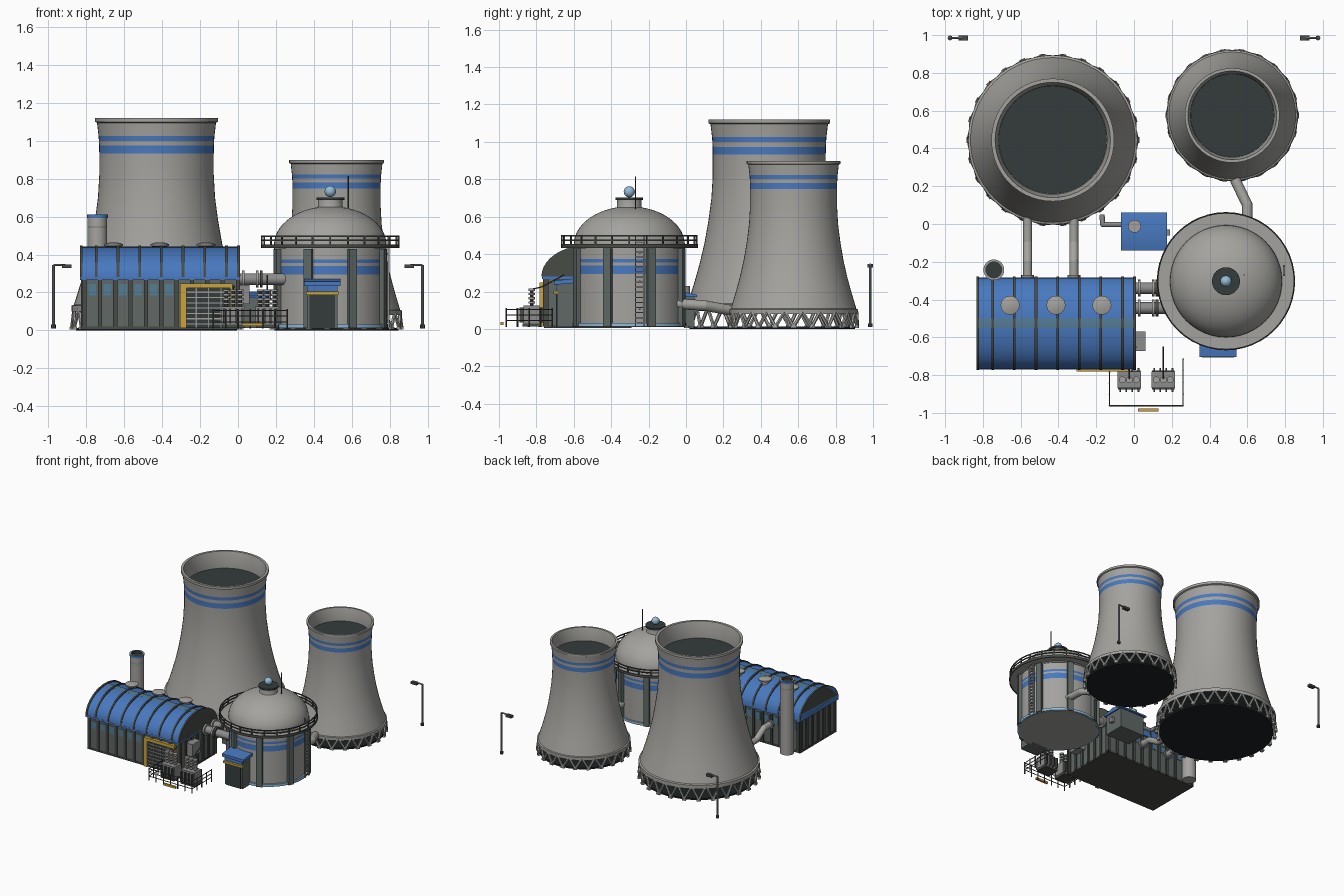
import bpy, bmesh, math
from mathutils import Vector, Matrix

if "Cube" in bpy.data.objects:
    bpy.data.objects.remove(bpy.data.objects["Cube"])

COLOURS = {
    "concrete": (0.37, 0.365, 0.345), "blue": (0.065, 0.19, 0.52), "slate": (0.115, 0.14, 0.13),
    "dark": (0.035, 0.046, 0.046), "yellow": (0.58, 0.37, 0.05), "pale_blue": (0.3, 0.5, 0.68),
    "metal": (0.26, 0.265, 0.26), "dark_metal": (0.065, 0.07, 0.062), "skylight": (0.09, 0.2, 0.3),
    "black": (0.012, 0.015, 0.016)}
NAMES = list(COLOURS)
MATS = []
for n, c in COLOURS.items():
    m = bpy.data.materials.new(n)
    m.diffuse_color = (*c, 1)
    m.use_nodes = True
    m.node_tree.nodes["Principled BSDF"].inputs["Base Color"].default_value = m.diffuse_color
    MATS.append(m)


class Part:
    """Collects simple solids into one named object."""
    def __init__(self):
        self.bm = bmesh.new()

    def face(self, verts, mat):
        f = self.bm.faces.new(verts)
        f.material_index = NAMES.index(mat)

    def prism(self, pts, offset, mat):
        a = [self.bm.verts.new(p) for p in pts]
        b = [self.bm.verts.new(Vector(p) + Vector(offset)) for p in pts]
        self.face(a[::-1], mat)
        self.face(b, mat)
        for i in range(len(a)):
            j = (i + 1) % len(a)
            self.face([a[i], a[j], b[j], b[i]], mat)

    def box(self, x0, x1, y0, y1, z0, z1, mat):
        self.prism([(x0, y0, z0), (x1, y0, z0), (x1, y1, z0), (x0, y1, z0)], (0, 0, z1 - z0), mat)

    def radial_box(self, c, ang, r0, r1, w, z0, z1, mat):
        u = Vector((math.cos(ang), math.sin(ang), 0))
        v = Vector((-u.y, u.x, 0)) * w / 2
        o = Vector((*c, z0))
        self.prism([o + u * r0 - v, o + u * r1 - v, o + u * r1 + v, o + u * r0 + v], (0, 0, z1 - z0), mat)

    def tube(self, p, q, r, mat, n=12):
        p, d = Vector(p), Vector(q) - Vector(p)
        m = d.to_track_quat('Z', 'Y').to_matrix()
        pts = [p + m @ Vector((r * math.cos(t), r * math.sin(t), 0))
               for t in (2 * math.pi * i / n for i in range(n))]
        self.prism(pts, d, mat)

    def pipe(self, path, r, mat, n=16):
        for p, q in zip(path, path[1:]):
            self.tube(p, q, r, mat, n)
        for p in path[1:-1]:
            self.ball(p, r, mat, n)

    def ball(self, p, r, mat, n=16):
        k = n // 2
        self.lathe(p[:2], [(r * math.sin(math.pi * i / k) if 0 < i < k else 0,
                            p[2] - r * math.cos(math.pi * i / k)) for i in range(k + 1)], mat, n)

    def lathe(self, c, prof, mat, n=48, closed=False):
        mats = mat if isinstance(mat, list) else [mat] * len(prof)
        rings = []
        for r, z in prof:
            k = n if r > 0 else 1
            rings.append([self.bm.verts.new((c[0] + r * math.cos(2 * math.pi * i / n),
                                             c[1] + r * math.sin(2 * math.pi * i / n), z)) for i in range(k)])
        pairs = list(zip(rings, rings[1:])) + ([(rings[-1], rings[0])] if closed else [])
        for (a, b), mt in zip(pairs, mats):
            for i in range(n):
                j = (i + 1) % n
                vs = [a[i % len(a)], a[j % len(a)], b[j % len(b)], b[i % len(b)]]
                self.face(list(dict.fromkeys(vs)), mt)

    def ring(self, c, r0, r1, z0, z1, mat, n=48):
        self.lathe(c, [(r0, z0), (r1, z0), (r1, z1), (r0, z1)], mat, n, True)

    def arch(self, x0, x1, yc, zb, ry, rz, mat, a0=0, a1=180, n=20):
        pts = [(x0, yc + ry * math.cos(t), zb + rz * math.sin(t))
               for t in (math.radians(a0 + (a1 - a0) * i / n) for i in range(n + 1))]
        if a1 - a0 < 180:
            pts.append((x0, yc, zb + rz * 0.9))
        self.prism(pts, (x1 - x0, 0, 0), mat)

    def done(self, name):
        bmesh.ops.recalc_face_normals(self.bm, faces=self.bm.faces)
        me = bpy.data.meshes.new(name)
        self.bm.to_mesh(me)
        self.bm.free()
        for m in MATS:
            me.materials.append(m)
        ob = bpy.data.objects.new(name, me)
        bpy.context.collection.objects.link(ob)
        bpy.ops.object.select_all(action='DESELECT')
        ob.select_set(True)
        bpy.context.view_layer.objects.active = ob
        bpy.ops.object.shade_smooth_by_angle(angle=math.radians(32))


# cooling towers: waisted shell, painted bands, V struts and basin
def cooling_tower(name, c, sr, sz, bays):
    prof = [(0, .125), (.435, .125), (.448, .10), (.448, .13), (.436, .135), (.40, .25), (.372, .35), (.346, .46),
            (.325, .58), (.309, .70), (.302, .82), (.302, .932), (.303, .974), (.304, 1.0), (.306, 1.026),
            (.314, 1.095), (.325, 1.1), (.325, 1.12), (.305, 1.12), (.287, 1.05), (.285, .99), (0, .99)]
    mats = ["concrete"] * len(prof)
    mats[0] = mats[-2] = "dark"
    mats[11] = mats[13] = "blue"
    p = Part()
    p.lathe(c, [(r * sr, z * sz) for r, z in prof], mats, 56)
    p.done(name + "_shell")
    p = Part()
    p.lathe(c, [(0, 0), (.425 * sr, 0), (.425 * sr, .012), (0, .012)], "black")
    p.done(name + "_basin")
    p = Part()
    step = 2 * math.pi / bays
    for i in range(bays):
        at = lambda a, r, z: (c[0] + r * sr * math.cos(a), c[1] + r * sr * math.sin(a), z)
        for s in (-.5, .5):
            p.tube(at(i * step, .447, .01), at((i + s) * step, .438, .115 * sz), .0095, "concrete", 6)
        p.radial_box(c, i * step, .435 * sr, .458 * sr, .03, .004, .018, "concrete")
    p.done(name + "_struts")


cooling_tower("large_tower", (-.43, .445), 1, 1, 26)
cooling_tower("small_tower", (.52, .575), .77, .802, 22)

# reactor building
RC = (.487, -.303)
p = Part()
p.lathe(RC, [(0, .01), (.292, .01), (.292, .295), (.292, .34), (.292, .355), (.292, .373), (.292, .44), (0, .44)],
        ["concrete", "concrete", "blue", "concrete", "blue", "concrete", "concrete"])
p.ring(RC, .29, .305, .012, .032, "pale_blue")
p.done("reactor_drum")
p = Part()
p.lathe(RC, [(0, .43), (.297, .43)] + [(.297 * math.cos(t), .45 + .205 * math.sin(t))
        for t in (math.radians(6.5 * i) for i in range(13))] + [(0, .655)], "concrete")
p.done("reactor_dome")
p = Part()
p.lathe(RC, [(0, .63), (.075, .63), (.065, .655), (.065, .69), (0, .69)], "concrete", 32)
p.lathe(RC, [(0, .688), (.074, .688), (.074, .702), (0, .702)], "dark", 32)
p.ball((*RC, .733), .03, "pale_blue", 20)
p.tube((.582, -.27, .6), (.582, -.27, .815), .004, "dark_metal", 6)
p.done("dome_cap")
p = Part()
for k in range(8):
    p.radial_box(RC, math.radians(22.5 + 45 * k), .28, .316, .045, .012, .43, "slate")
p.done("reactor_buttresses")
p = Part()
p.ring(RC, .285, .36, .438, .45, "concrete")
p.ring(RC, .358, .366, .434, .454, "dark_metal")
for z in (.475, .497):
    p.ring(RC, .358, .364, z - .004, z + .004, "dark_metal")
for k in range(24):
    p.radial_box(RC, math.tau * k / 24, .357, .365, .008, .44, .5, "dark_metal")
p.done("dome_gallery")
p = Part()
for y in (-.27, -.222):
    p.box(.79, .799, y - .004, y + .004, .015, .5, "metal")
for i in range(17):
    p.box(.79, .797, -.27, -.222, .03 + i * .027, .037 + i * .027, "metal")
for z in (.1, .25, .4):
    p.box(.76, .795, -.25, -.242, z, z + .008, "metal")
p.done("reactor_ladder")

# reactor entrance
p = Part()
p.box(.365, .525, -.69, -.56, .01, .245, "slate")
p.prism([(.348, -.705, .235), (.348, -.55, .25), (.348, -.55, .275), (.348, -.705, .258)], (.194, 0, 0), "blue")
p.box(.365, .525, -.696, -.69, .207, .235, "blue")
p.box(.36, .53, -.708, -.688, .187, .204, "yellow")
p.box(.378, .512, -.696, -.69, .01, .186, "dark")
p.done("reactor_entrance")

# turbine hall
YC = -.526
p = Part()
p.box(-.82, 0, -.757, -.295, .012, .28, "slate")
p.box(-.825, .003, -.76, -.292, .005, .02, "dark_metal")
p.done("hall_walls")
p = Part()
p.arch(-.835, .008, YC, .28, .243, .158, "blue")
p.box(-.835, .008, -.77, -.283, .266, .282, "blue")
p.arch(-.83, .004, YC, .28, .244, .162, "skylight", 84, 96, 4)
p.done("hall_roof")
p = Part()
for x in [-.828] + [-.748 + .1145 * i for i in range(7)] + [.003]:
    p.arch(x - .007, x + .007, YC, .28, .247, .168, "dark_metal")
p.done("hall_roof_ribs")
p = Part()
for i in range(11):
    x = -.81 + .081 * i
    for y in (-.765, -.297):
        p.box(x - .011, x + .011, y, y + .012, .012, .268, "dark_metal")
for i in range(7):
    y = -.745 + .0725 * i
    for x in (-.829, -.003):
        p.box(x, x + .012, y - .011, y + .011, .012, .268, "dark_metal")
p.done("hall_pilasters")
p = Part()
for i in range(10):
    x = -.81 + .081 * i
    ys = (-.761, -.296) if i < 6 else (-.296,)
    for y in ys:
        p.box(x + .02, x + .061, y, y + .005, .185, .245, "skylight")
p.done("hall_windows")
p = Part()
for x in (-.656, -.413, -.17):
    p.lathe((x, -.43), [(0, .38), (.03, .38), (.03, .44), (.05, .446), (.05, .455), (.02, .464), (0, .464)], "concrete", 24)
p.done("roof_vents")

# hall gate: yellow frame and slatted shutter
p = Part()
p.box(-.275, -.035, -.768, -.755, .012, .225, "dark")
for i in range(7):
    p.box(-.272, -.04, -.773, -.766, .03 + i * .028, .036 + i * .028, "concrete")
for x in (-.22, -.155, -.09):
    p.box(x - .003, x + .003, -.773, -.766, .012, .222, "metal")
p.box(-.305, -.03, -.782, -.755, .222, .248, "yellow")
p.box(-.305, -.273, -.782, -.755, .012, .224, "yellow")
p.box(-.042, -.03, -.782, -.755, .012, .224, "yellow")
p.done("hall_gate")

# exhaust stack
p = Part()
p.lathe((-.742, -.243), [(0, .01), (.052, .01), (.052, .54), (.052, .55), (.052, .592), (.055, .592), (.055, .61),
        (.042, .61), (.042, .59), (0, .59)],
        ["concrete", "concrete", "metal", "concrete", "blue", "blue", "concrete", "dark", "dark"], 28)
p.done("exhaust_stack")

# pipework
p = Part()
for x in (-.563, -.318):
    p.pipe([(x, -.31, .18), (x, -.2, .18), (x, -.1, .12), (x, .1, .12)], .024, "concrete")
    p.tube((x, -.285, .18), (x, -.27, .18), .034, "metal", 16)
p.pipe([(.6, -.06, .135), (.6, .1, .125), (.535, .235, .1)], .028, "concrete")
for y in (-.34, -.445):
    p.tube((-.01, y, .27), (.25, y, .27), .031, "metal", 18)
    for x in (.02, .095, .115):
        p.tube((x, y, .27), (x + .014, y, .27), .045, "dark_metal" if x > .1 else "concrete", 18)
p.done("pipework")

# pump house
p = Part()
p.box(-.055, .165, -.125, .045, .012, .175, "slate")
p.prism([(-.07, -.14, .17), (-.07, .06, .17), (-.07, .06, .182), (-.07, -.04, .205), (-.07, -.14, .182)],
        (.245, 0, 0), "blue")
p.lathe((.003, -.012), [(0, .17), (.034, .17), (.034, .23), (0, .23)], "concrete", 20)
p.pipe([(-.04, -.003, .12), (-.165, -.003, .12), (-.17, .05, .12)], .014, "metal", 12)
p.box(.165, .19, -.06, -.03, .08, .12, "metal")
p.done("pump_house")

# switch box on the hall end and transformers with bushings and cables
p = Part()
p.box(0, .06, -.672, -.57, .14, .24, "metal")
p.done("switch_box")
for k, x in enumerate((-.025, .155)):
    p = Part()
    p.box(x - .06, x + .06, -.875, -.775, .012, .03, "dark_metal")
    p.box(x - .062, x + .062, -.868, -.782, .03, .125, "metal")
    for i in range(4):
        fx = x - .048 + .032 * i
        p.box(fx - .005, fx + .005, -.89, -.762, .035, .115, "dark_metal")
    for i in (-1, 0, 1):
        c = (x + .037 * i, -.825)
        p.lathe(c, [(0, .12), (.009, .12), (.009, .215), (0, .215)], "dark_metal", 10)
        for z in (.135, .158, .181, .204):
            p.lathe(c, [(0, z), (.018, z), (.018, z + .012), (0, z + .012)], "concrete", 14)
    p.pipe([(x, -.825, .212), (x, -.77, .225), (x if k else .01, -.65, .29)], .004, "dark_metal", 6)
    p.done("transformer_" + str(k + 1))

# yard fence and yellow barrier
p = Part()
corners = [(-.13, -.785), (-.13, -.962), (.26, -.962), (.26, -.715)]
for (xa, ya), (xb, yb) in zip(corners, corners[1:]):
    for z in (.045, .075, .105):
        p.tube((xa, ya, z), (xb, yb, z), .003, "dark_metal", 6)
    n = round(math.hypot(xb - xa, yb - ya) / .065)
    for i in range(n + 1):
        x, y = xa + (xb - xa) * i / n, ya + (yb - ya) * i / n
        p.tube((x, y, .01), (x, y, .112), .0045, "dark_metal", 6)
p.done("yard_fence")
p = Part()
p.box(.02, .13, -.992, -.976, .022, .038, "yellow")
p.done("yard_barrier")

# lamp posts
for s, side in ((-1, "left"), (1, "right")):
    p = Part()
    p.tube((s * .974, .985, .01), (s * .974, .985, .345), .007, "metal", 8)
    p.tube((s * .974, .985, .01), (s * .974, .985, .03), .013, "dark_metal", 8)
    p.tube((s * .974, .985, .345), (s * .91, .985, .345), .006, "metal", 8)
    p.box(min(s * .93, s * .878), max(s * .93, s * .878), .971, .999, .328, .347, "dark_metal")
    p.done("lamp_post_" + side)
